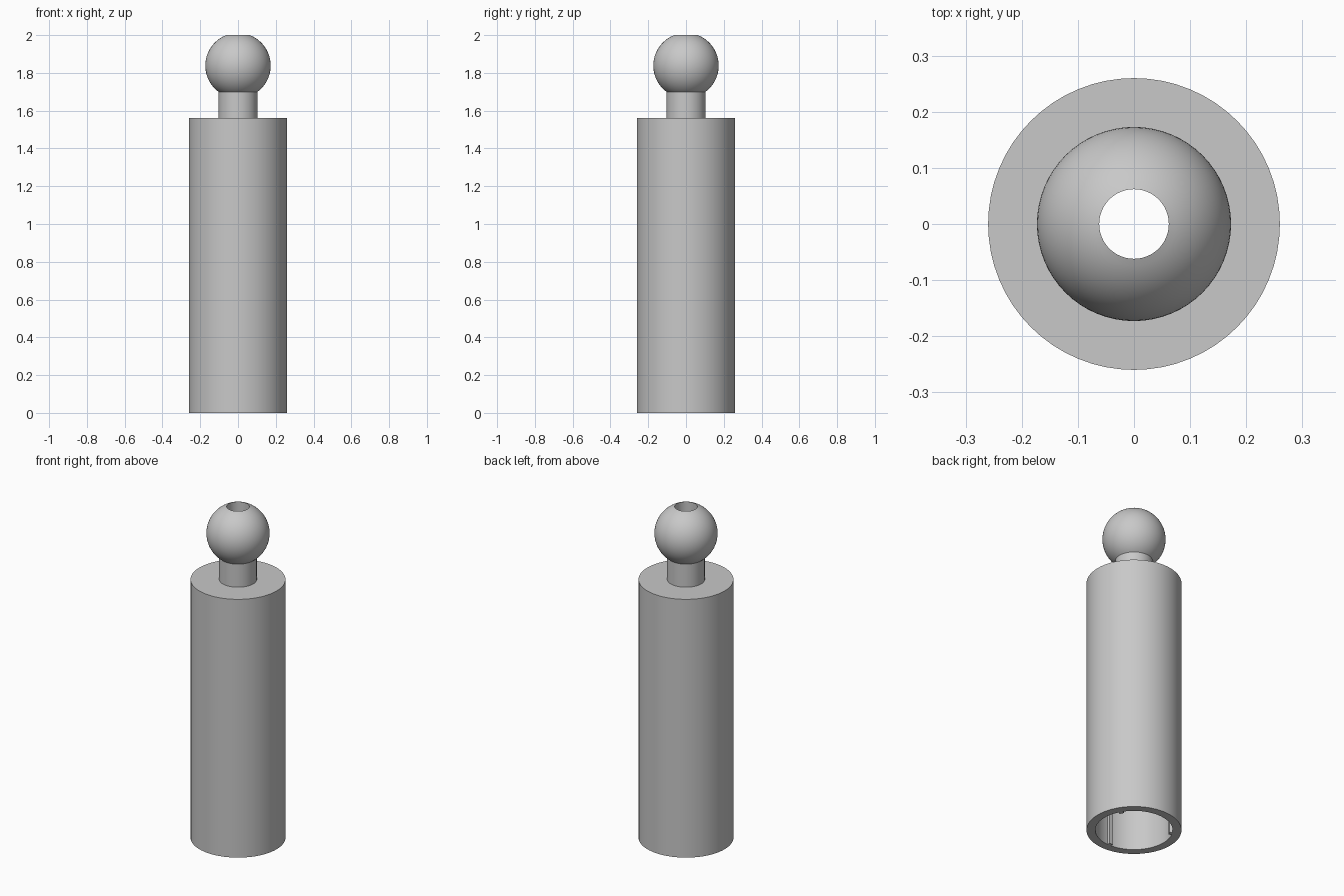
import bpy
import bmesh
import math

if "Cube" in bpy.data.objects:
    bpy.data.objects.remove(bpy.data.objects["Cube"], do_unlink=True)

SIDES = 64
BODY_R, BORE_R, NECK_R, HOLE_R, BALL_R = 0.26, 0.212, 0.103, 0.062, 0.173
BODY_TOP, BORE_TOP = 1.56, 1.46

grey = bpy.data.materials.new("light grey")
grey.use_nodes = True
grey.diffuse_color = (0.58, 0.58, 0.58, 1)
grey.node_tree.nodes["Principled BSDF"].inputs["Base Color"].default_value = grey.diffuse_color


def finish(bm, name):
    """Turn a bmesh into a smooth-by-angle object."""
    bmesh.ops.recalc_face_normals(bm, faces=bm.faces)
    mesh = bpy.data.meshes.new(name)
    bm.to_mesh(mesh)
    bm.free()
    mesh.materials.append(grey)
    obj = bpy.data.objects.new(name, mesh)
    bpy.context.collection.objects.link(obj)
    bpy.ops.object.select_all(action="DESELECT")
    obj.select_set(True)
    bpy.context.view_layer.objects.active = obj
    bpy.ops.object.shade_smooth_by_angle(angle=math.radians(30))
    return obj


def lathe(name, profile):
    """Revolve a closed (radius, height) profile around z."""
    bm = bmesh.new()
    rings = []
    for i in range(SIDES):
        a = math.tau * i / SIDES
        rings.append([bm.verts.new((r * math.cos(a), r * math.sin(a), z)) for r, z in profile])
    n = len(profile)
    for i in range(SIDES):
        a, b = rings[i], rings[(i + 1) % SIDES]
        for j in range(n):
            k = (j + 1) % n
            bm.faces.new((a[j], b[j], b[k], a[k]))
    return finish(bm, name)


# Hollow body, open below, with a hole through its top
lathe("body", [(BORE_R, 0), (BODY_R, 0), (BODY_R, BODY_TOP), (HOLE_R, BODY_TOP),
               (HOLE_R, BORE_TOP), (BORE_R, BORE_TOP)])

# Ball, cut by the through hole above and the neck below
ball_z = 2 - math.sqrt(BALL_R**2 - HOLE_R**2)
start = -math.acos(NECK_R / BALL_R)
end = math.acos(HOLE_R / BALL_R)
STEPS = 28
arc = []
for i in range(STEPS + 1):
    t = start + (end - start) * i / STEPS
    arc.append((BALL_R * math.cos(t), ball_z + BALL_R * math.sin(t)))
neck_top = arc[0][1]
lathe("ball", arc + [(HOLE_R, neck_top)])

# Neck tube between body and ball
lathe("neck", [(HOLE_R, BODY_TOP), (NECK_R, BODY_TOP), (NECK_R, neck_top), (HOLE_R, neck_top)])

# Three slim grip ribs along the bore
for i in range(3):
    bm = bmesh.new()
    bmesh.ops.create_cube(bm, size=1)
    for v in bm.verts:
        v.co.x = v.co.x * 0.03 + BORE_R - 0.002
        v.co.y *= 0.025
        v.co.z = (v.co.z + 0.5) * BORE_TOP
    rib = finish(bm, f"inner_rib_{i + 1}")
    rib.rotation_euler.z = math.radians(30 + 120 * i)
